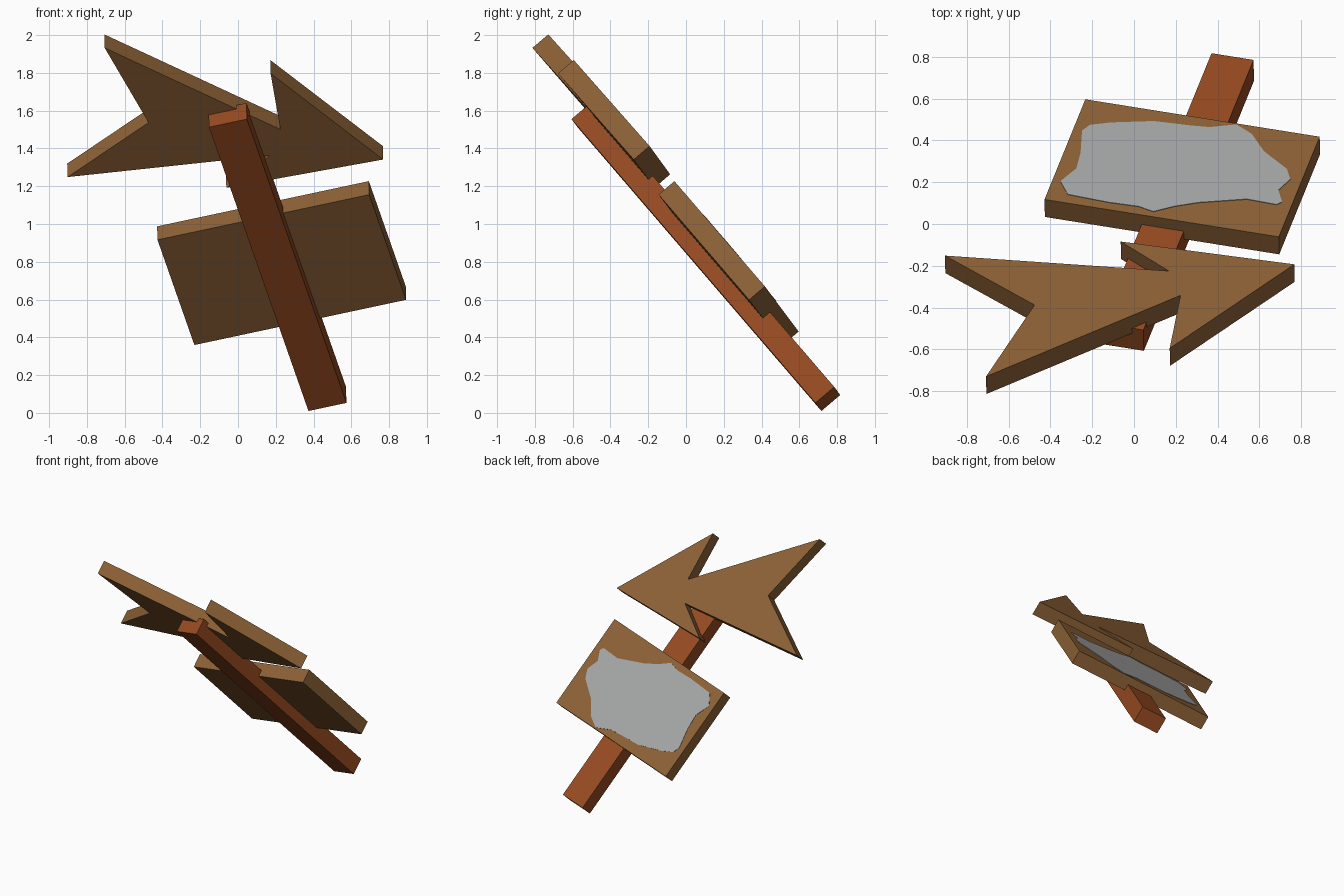
import bpy, bmesh
from mathutils import Matrix, Vector

if "Cube" in bpy.data.objects:
    bpy.data.objects.remove(bpy.data.objects["Cube"])

# Leaning frame of the sign: s across the boards, t up the post, d out of the face
v = Vector((-0.257, -0.630, 0.733)).normalized()
u = Vector((0.966, -0.153, 0.205))
u = (u - v * u.dot(v)).normalized()
n = v.cross(u)
frame = Matrix((u, v, n)).transposed().to_4x4()
frame.translation = Vector((0.373, 0.717, 0.01))


def material(name, rgb):
    m = bpy.data.materials.new(name)
    m.diffuse_color = (*[(c / 255) ** 2.2 for c in rgb], 1)
    m.use_nodes = True
    m.node_tree.nodes["Principled BSDF"].inputs["Base Color"].default_value = m.diffuse_color
    return m


board_wood = material("board wood", (140, 98, 57))
post_wood = material("post wood", (150, 76, 38))
grey_paint = material("grey paint", (162, 165, 163))


def slab(name, outline, d0, d1, mat):
    """Extrude a flat outline in the sign frame from depth d0 to d1."""
    bm = bmesh.new()
    face = bm.faces.new([bm.verts.new((s, t, d0)) for s, t in outline])
    ext = bmesh.ops.extrude_face_region(bm, geom=[face])["geom"]
    for e in ext:
        if isinstance(e, bmesh.types.BMVert):
            e.co.z = d1
    bm.transform(frame)
    bmesh.ops.recalc_face_normals(bm, faces=bm.faces)
    me = bpy.data.meshes.new(name)
    bm.to_mesh(me)
    bm.free()
    me.materials.append(mat)
    ob = bpy.data.objects.new(name, me)
    bpy.context.collection.objects.link(ob)


def rect(s0, s1, t0, t1):
    return [(s0, t0), (s1, t0), (s1, t1), (s0, t1)]


# Post
slab("post", rect(0, 0.208, 0, 2.05), 0, 0.131, post_wood)

# Rectangular board
slab("board", rect(-0.48, 0.68, 0.54, 1.30), 0.081, 0.191, board_wood)

# Arrow board: tail, notch, tail, neck, barb, tip, barb, neck
arrow = [(-0.41, 2.65), (-0.32, 2.085), (-0.83, 1.835), (0.24, 1.69),
         (-0.04, 1.535), (0.81, 1.50), (0.39, 2.24), (0.34, 1.85)]
slab("arrow_board", arrow, 0.10, 0.21, board_wood)

# Ragged paint patch on the board
patch = [(-0.41, 0.72), (-0.32, 0.68), (-0.12, 0.62), (0.05, 0.61), (0.15, 0.60),
         (0.27, 0.55), (0.36, 0.60), (0.45, 0.71), (0.59, 0.81), (0.625, 0.88),
         (0.59, 0.97), (0.63, 1.05), (0.61, 1.075), (0.46, 1.07), (0.24, 1.15),
         (0.135, 1.205), (0.05, 1.265), (-0.03, 1.245), (-0.175, 1.25),
         (-0.38, 1.24), (-0.44, 1.155), (-0.39, 1.045), (-0.40, 0.93), (-0.435, 0.77)]
slab("paint_patch", patch, 0.188, 0.194, grey_paint)
